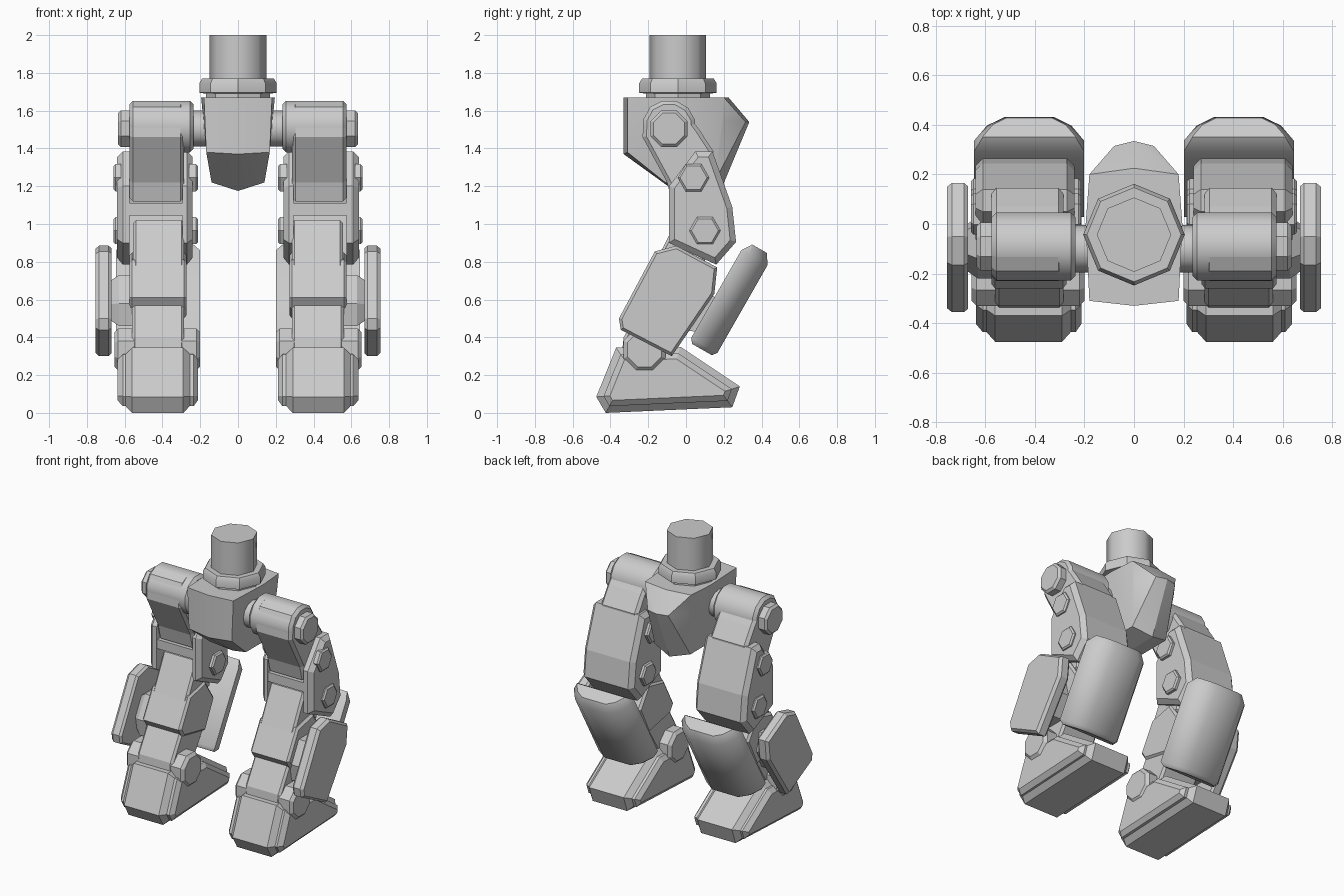
import bpy, bmesh, math
from mathutils import Vector

if "Cube" in bpy.data.objects:
    bpy.data.objects.remove(bpy.data.objects["Cube"])

grey = bpy.data.materials.new("plain grey")
grey.diffuse_color = (0.6, 0.6, 0.6, 1)
grey.use_nodes = True
grey.node_tree.nodes["Principled BSDF"].inputs["Base Color"].default_value = grey.diffuse_color


def finish(name, bm, angle=0, mirror=False):
    """Turn a bmesh into a named object, optionally smooth and mirrored."""
    bmesh.ops.recalc_face_normals(bm, faces=bm.faces)
    me = bpy.data.meshes.new(name)
    bm.to_mesh(me)
    bm.free()
    me.materials.append(grey)
    ob = bpy.data.objects.new(name, me)
    bpy.context.collection.objects.link(ob)
    if angle:
        bpy.ops.object.select_all(action='DESELECT')
        ob.select_set(True)
        bpy.context.view_layer.objects.active = ob
        bpy.ops.object.shade_smooth_by_angle(angle=math.radians(angle))
    if mirror:
        ob.modifiers.new("Mirror", 'MIRROR').use_mirror_merge = False
    return ob


def loft(name, loops, angle=0, mirror=True):
    """Skin a row of equal-length loops and cap both ends."""
    bm = bmesh.new()
    rings = [[bm.verts.new(p) for p in loop] for loop in loops]
    n = len(rings[0])
    for a, b in zip(rings, rings[1:]):
        for i in range(n):
            j = (i + 1) % n
            bm.faces.new((a[i], a[j], b[j], b[i]))
    bm.faces.new(rings[0])
    bm.faces.new(rings[-1])
    return finish(name, bm, angle, mirror)


def inset(poly, d):
    """Move every side of a convex polygon inwards by d."""
    pts = [Vector(p) for p in poly]
    if not d:
        return pts
    mid = sum(pts, Vector((0, 0))) / len(pts)
    out = []
    for i, p in enumerate(pts):
        e1 = (p - pts[i - 1]).normalized()
        e2 = (pts[(i + 1) % len(pts)] - p).normalized()
        n1, n2 = Vector((-e1.y, e1.x)), Vector((-e2.y, e2.x))
        if n1.dot(mid - p) < 0:
            n1.negate()
        if n2.dot(mid - p) < 0:
            n2.negate()
        out.append(p + (n1 + n2) * d / (1 + n1.dot(n2)))
    return out


def prism(name, poly, stations, angle=0, mirror=True):
    """Extrude a (y, z) profile along x; stations are (x, inset)."""
    return loft(name, [[(x, p[0], p[1]) for p in inset(poly, d)] for x, d in stations],
                angle, mirror)


def block(name, poly, x0, x1, c=0.015, angle=0):
    """Prism with chamfered ends."""
    return prism(name, poly, [(x0, c), (x0 + c, 0), (x1 - c, 0), (x1, c)], angle)


def ngon(y, z, r, n, turn=0):
    return [(y + r * math.cos(2 * math.pi * i / n + turn),
             z + r * math.sin(2 * math.pi * i / n + turn)) for i in range(n)]


def column(name, rows, angle):
    """Upright eight-sided turned part; rows are (z, radius)."""
    loft(name, [[(x, y, z) for x, y in ngon(0, -0.043, r, 8)] for z, r in rows], angle, False)


# Neck and collar
column("neck", [(1.74, 0.15), (2.0, 0.15)], 60)
column("collar", [(1.66, 0.17), (1.69, 0.17), (1.695, 0.205), (1.745, 0.205), (1.77, 0.19)], 30)

# Pelvis as a faceted hull, symmetric in x
half = [(.18, -.31, 1.67), (0, -.33, 1.67), (.195, 0, 1.67), (.18, .2, 1.67), (0, .225, 1.67),
        (.08, .315, 1.54), (0, .335, 1.54), (.165, .2, 1.54), (.168, -.31, 1.38), (0, -.33, 1.37),
        (.14, -.11, 1.22), (0, -.06, 1.175), (.14, .15, 1.22), (0, .185, 1.18), (0, .21, 1.24)]
bm = bmesh.new()
for x, y, z in half:
    bm.verts.new((x, y, z))
    if x:
        bm.verts.new((-x, y, z))
bmesh.ops.convex_hull(bm, input=bm.verts)
bmesh.ops.dissolve_limit(bm, angle_limit=math.radians(3), verts=bm.verts, edges=bm.edges)
finish("pelvis", bm, 25)

# Hip joint
eighth = math.pi / 8
prism("hip_axle", ngon(-.1, 1.505, .095, 12), [(.1, 0), (.27, 0)], 40)
block("hip_drum", ngon(-.09, 1.515, .142, 12, math.pi / 12), .235, .575, .02, 40)
prism("hip_cap", ngon(-.09, 1.505, .105, 8, eighth), [(.56, 0), (.62, 0), (.635, .015)])
arm = [(-.225, 1.55), (-.23, 1.46), (-.1, 1.22), (-.075, 1.12), (.12, 1.12), (.145, 1.385),
       (.07, 1.5), (-.02, 1.62), (-.13, 1.65), (-.19, 1.62)]
block("hip_arm", arm, .285, .575, .02)

# Thigh: two side plates, back shell, cross bar and bolts
plate = [(-.09, 1.2), (.05, 1.385), (.14, 1.385), (.245, 1.09), (.265, .905), (.16, .785), (-.09, .9)]
prism("thigh_outer_plate", plate, [(.575, 0), (.61, 0), (.64, .03)])
prism("thigh_inner_plate", plate, [(.295, 0), (.27, 0), (.24, .03)])
shell = [(.07, 1.385), (.14, 1.385), (.245, 1.09), (.265, .905), (.16, .785), (.1, .82), (.14, 1.05)]
prism("thigh_back", shell, [(.275, 0), (.605, 0)])
prism("thigh_bar", [(-.085, 1.045), (-.085, 1.11), (.16, 1.11), (.16, 1.045)], [(.27, 0), (.6, 0)])
for n, (y, z) in enumerate([(.04, 1.245), (.1, .965)]):
    for side, a, b in (("outer", .62, .658), ("inner", .26, .213)):
        tip = b - math.copysign(.01, b - a)
        prism(f"thigh_{side}_bolt_{n}", ngon(y, z, .083, 6), [(a, 0), (tip, 0), (b, .01)])

# Shin in three segments
block("shin_upper", [(-.05, 1.02), (.1, 1.02), (.1, .78), (-.17, .78)], .285, .555)
block("shin_middle", [(-.15, .81), (-.26, .61), (-.22, .55), (.03, .5), (.13, .7), (.03, .85)],
      .272, .575)
block("shin_lower", [(-.22, .59), (-.33, .4), (-.34, .31), (-.1, .31), (.02, .5), (-.05, .59)],
      .285, .56)

# Side shield and its mount
shield = [(-.165, .855), (-.05, .885), (.165, .77), (.15, .63), (-.075, .3), (-.345, .44), (-.355, .5)]
prism("side_shield", shield, [(.67, .012), (.685, 0), (.735, 0), (.755, .015)])
prism("shield_mount", [(-.14, .73), (.0, .73), (.03, .6), (-.05, .46), (-.2, .46), (-.22, .58)],
      [(.55, 0), (.63, 0), (.675, .03)])

# Calf guard: a cross-section swept up along the tilted leg
cross = [(-.222, 0), (-.222, .05), (-.17, .12), (-.1, .16), (.1, .16), (.17, .12), (.222, .05), (.222, 0)]
base, up, back = Vector((.423, .015, .375)), Vector((0, .496, .868)), Vector((0, .868, -.496))
rows = [(0, .02), (.025, 0), (.56, 0), (.615, .035)]
loft("calf_guard", [[base + Vector((x, 0, 0)) + back * n + up * t for x, n in inset(cross, d)]
                    for t, d in rows], 40)
prism("calf_mount", [(0, .68), (.16, .61), (.06, .43), (-.06, .44)], [(.33, 0), (.52, 0)])

# Ankle pin
block("ankle_pin", ngon(-.22, .335, .12, 8, eighth), .2, .655, .02)

# Foot: wedge with raised side panels
foot = [(-.475, .085), (-.425, 0), (.245, .03), (.285, .14), (-.03, .35), (-.37, .345)]
prism("foot", foot, [(.25, .04), (.29, 0), (.56, 0), (.6, .04)])
prism("foot_side_panels", inset(foot, .035), [(.212, .03), (.235, 0), (.61, 0), (.638, .03)])
